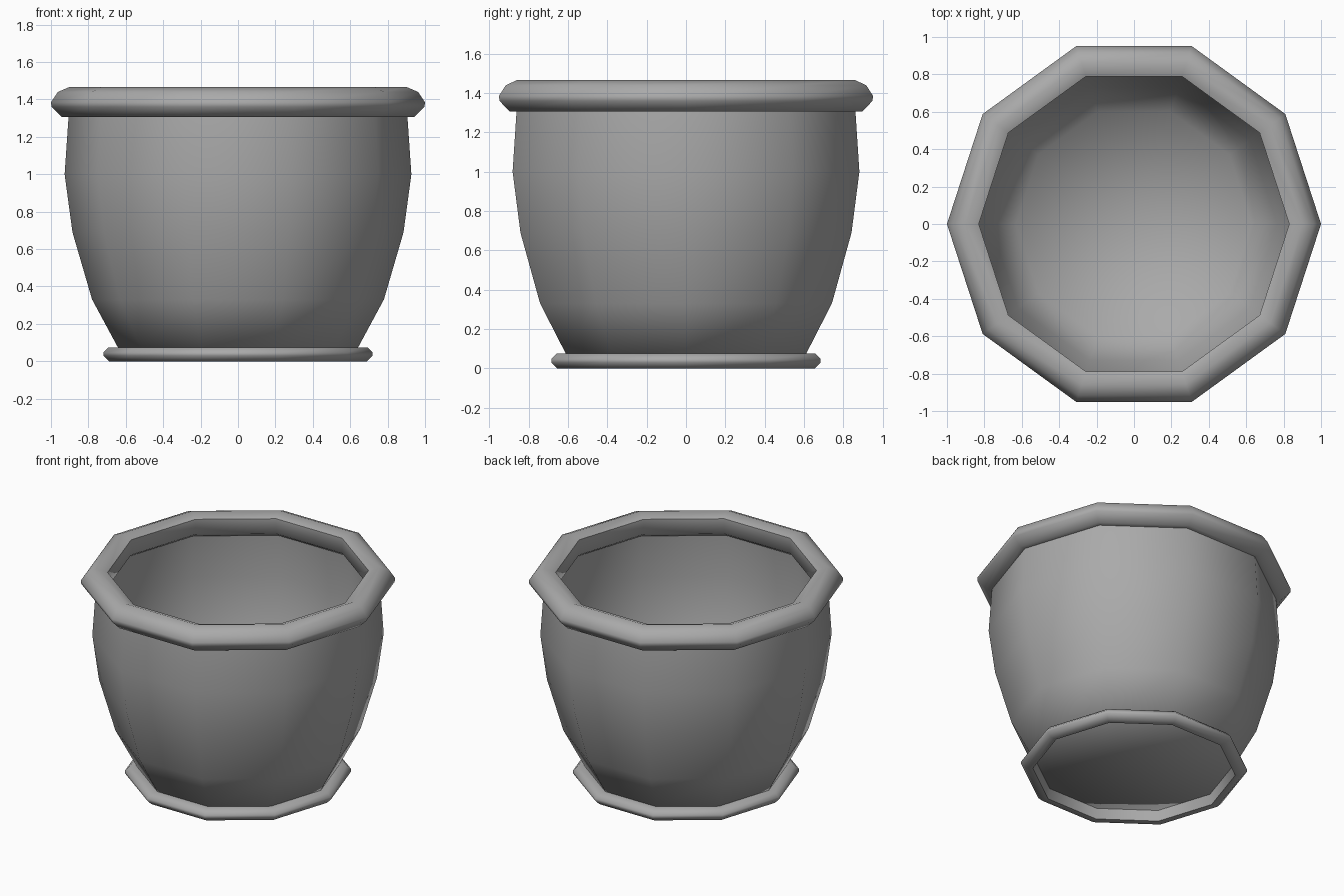
import bpy
import bmesh
from math import cos, sin, tau, radians

SIDES = 10

cube = bpy.data.objects.get("Cube")
if cube:
    bpy.data.objects.remove(cube, do_unlink=True)

# Single grey clay colour
clay = bpy.data.materials.new("grey_clay")
clay.use_nodes = True
colour = (0.4, 0.4, 0.4, 1.0)
clay.diffuse_color = colour
bsdf = next(n for n in clay.node_tree.nodes if n.type == "BSDF_PRINCIPLED")
bsdf.inputs["Base Color"].default_value = colour
bsdf.inputs["Roughness"].default_value = 0.8


def lathe(name, profile, closed, smooth_angle):
    """Turn a (radius, height) profile into a ten-sided part."""
    bm = bmesh.new()
    rings = []
    for r, z in profile:
        if r == 0:
            rings.append([bm.verts.new((0, 0, z))] * SIDES)
        else:
            rings.append([bm.verts.new((r * cos(tau * i / SIDES),
                                        r * sin(tau * i / SIDES), z))
                          for i in range(SIDES)])
    pairs = list(zip(rings, rings[1:]))
    if closed:
        pairs.append((rings[-1], rings[0]))
    for low, high in pairs:
        for i in range(SIDES):
            j = (i + 1) % SIDES
            corners = dict.fromkeys((low[i], low[j], high[j], high[i]))
            bm.faces.new(list(corners))
    mesh = bpy.data.meshes.new(name)
    bm.to_mesh(mesh)
    bm.free()
    mesh.materials.append(clay)
    obj = bpy.data.objects.new(name, mesh)
    bpy.context.collection.objects.link(obj)
    bpy.ops.object.select_all(action="DESELECT")
    obj.select_set(True)
    bpy.context.view_layer.objects.active = obj
    bpy.ops.object.shade_smooth_by_angle(angle=radians(smooth_angle))
    return obj


# Rounded bowl with a thin wall and a closed floor
bowl = lathe("pot_body", [(0, 0.07), (0.64, 0.07), (0.78, 0.33), (0.885, 0.69),
                          (0.927, 1.0), (0.905, 1.32)], False, 180)
wall = bowl.modifiers.new("wall", "SOLIDIFY")
wall.thickness = 0.015
wall.offset = -1
wall.use_rim = False

# Thick rolled rim
lathe("rim", [(0.83, 1.335), (0.87, 1.305), (0.942, 1.305), (0.997, 1.36),
              (1.0, 1.385), (0.963, 1.44), (0.9, 1.467), (0.83, 1.44)], True, 55)

# Foot ring under the bowl
lathe("foot_ring", [(0.645, 0), (0.69, 0), (0.72, 0.03), (0.72, 0.047),
                    (0.692, 0.075), (0.63, 0.075)], True, 55)
